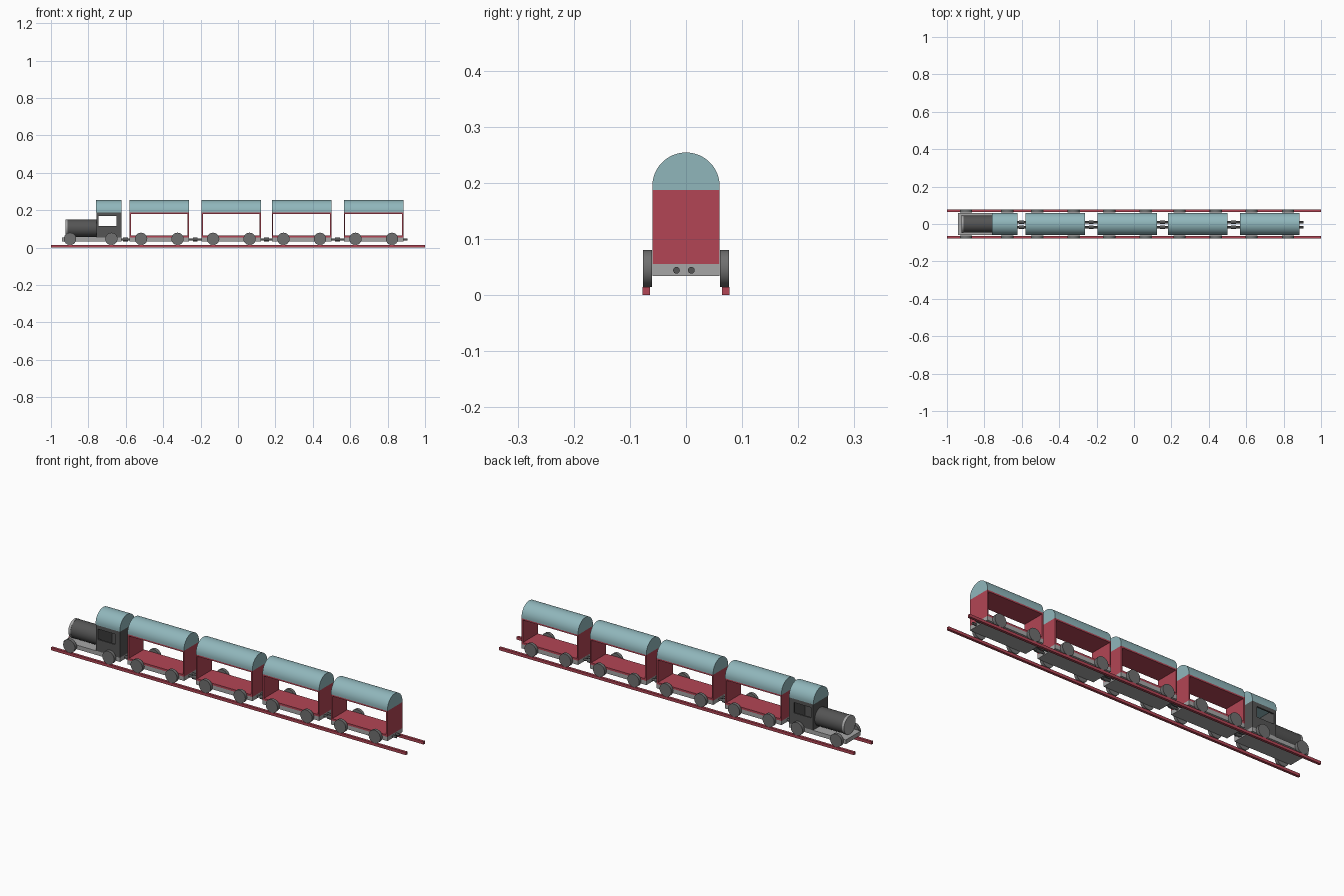
import bpy, bmesh, math
from mathutils import Matrix

if "Cube" in bpy.data.objects:
    bpy.data.objects.remove(bpy.data.objects["Cube"])


def material(name, rgb):
    m = bpy.data.materials.new(name)
    m.diffuse_color = (*rgb, 1)
    m.use_nodes = True
    m.node_tree.nodes["Principled BSDF"].inputs["Base Color"].default_value = m.diffuse_color
    return m


RED = material("red_paint", (0.45, 0.06, 0.09))
TEAL = material("teal_paint", (0.28, 0.47, 0.50))
DARK = material("dark_metal", (0.09, 0.09, 0.09))
MID = material("wheel_metal", (0.16, 0.16, 0.16))
LIGHT = material("light_metal", (0.38, 0.38, 0.38))


def finish(name, bm, mat, smooth=False):
    bmesh.ops.recalc_face_normals(bm, faces=bm.faces)
    mesh = bpy.data.meshes.new(name)
    bm.to_mesh(mesh)
    bm.free()
    ob = bpy.data.objects.new(name, mesh)
    bpy.context.collection.objects.link(ob)
    mesh.materials.append(mat)
    if smooth:
        bpy.ops.object.select_all(action='DESELECT')
        ob.select_set(True)
        bpy.context.view_layer.objects.active = ob
        bpy.ops.object.shade_smooth_by_angle(angle=math.radians(35))
    return ob


def boxes(name, mat, *bounds):
    """One object made of boxes, each (x0, x1, y0, y1, z0, z1)."""
    bm = bmesh.new()
    for x0, x1, y0, y1, z0, z1 in bounds:
        m = (Matrix.Translation(((x0 + x1) / 2, (y0 + y1) / 2, (z0 + z1) / 2))
             @ Matrix.Diagonal((x1 - x0, y1 - y0, z1 - z0, 1)))
        bmesh.ops.create_cube(bm, size=1, matrix=m)
    return finish(name, bm, mat)


def cylinder(name, mat, axis, centre, radius, length, segments=32):
    bm = bmesh.new()
    rot = Matrix.Rotation(math.pi / 2, 4, 'Y' if axis == 'x' else 'X')
    bmesh.ops.create_cone(bm, cap_ends=True, segments=segments, radius1=radius,
                          radius2=radius, depth=length,
                          matrix=Matrix.Translation(centre) @ rot)
    return finish(name, bm, mat, True)


def roof(name, x0, x1):
    """Barrel roof: half-round profile on short straight sides."""
    bm = bmesh.new()
    pts = [(W, EAVE)]
    pts += [(W * math.cos(math.pi * i / 32), 0.194 + W * math.sin(math.pi * i / 32))
            for i in range(33)]
    pts.append((-W, EAVE))
    face = bm.faces.new([bm.verts.new((x0, y, z)) for y, z in pts])
    ext = bmesh.ops.extrude_face_region(bm, geom=[face], use_keep_orig=True)
    verts = [v for v in ext["geom"] if isinstance(v, bmesh.types.BMVert)]
    bmesh.ops.translate(bm, verts=verts, vec=(x1 - x0, 0, 0))
    finish(name, bm, TEAL, True)


def wheels(prefix, xs):
    for i, x in enumerate(xs):
        for side, s in (("front", -1), ("back", 1)):
            cylinder(f"{prefix}_wheel_{side}_{i + 1}", MID, 'y',
                     (x, s * 0.069, 0.047), 0.033, 0.016)


def coupling(prefix, x0, x1, hub=True):
    for i, y in enumerate((-0.017, 0.0095)):
        cylinder(f"{prefix}_rod_{i + 1}", DARK, 'x',
                 ((x0 + x1) / 2, y, 0.044), 0.006, x1 - x0, 16)
        if hub:
            cylinder(f"{prefix}_buffer_{i + 1}", DARK, 'x',
                     ((x0 + x1) / 2, y, 0.044), 0.010, 0.026, 16)


W, EAVE = 0.06, 0.187

# rails
for side, y in (("front", -0.0775), ("back", 0.0645)):
    boxes(f"rail_{side}", RED, (-1, 1, y, y + 0.013, 0, 0.014))

# engine: chassis, boiler, front ring, cab, roof, wheels
boxes("engine_chassis", LIGHT, (-0.942, -0.623, -W, W, 0.034, 0.055))
cylinder("boiler", DARK, 'x', (-0.834, 0, 0.104), 0.046, 0.155)
cylinder("boiler_front_ring", LIGHT, 'x', (-0.917, 0, 0.104), 0.047, 0.012)
cab = [(-0.757, -0.746, -W, W, 0.055, EAVE),
       (-0.634, -0.623, -W, W, 0.055, EAVE)]
for s in (-1, 1):
    y0, y1 = sorted((s * W, s * 0.052))
    cab += [(-0.746, -0.634, y0, y1, 0.055, 0.115),
            (-0.746, -0.634, y0, y1, 0.168, EAVE),
            (-0.650, -0.634, y0, y1, 0.115, 0.168)]
boxes("cab", DARK, *cab)
roof("cab_roof", -0.76, -0.623)
wheels("engine", (-0.898, -0.677))

# open carriages, with couplings to the vehicle ahead
L = 0.318
previous_end = -0.623
for n, x in enumerate((-0.58, -0.195, 0.181, 0.566), 1):
    name = f"carriage_{n}"
    boxes(f"{name}_chassis", LIGHT, (x, x + L, -W, W, 0.034, 0.055))
    boxes(f"{name}_body", RED,
          (x, x + L, -W, W, 0.055, 0.065),
          (x, x + L, -W, W, 0.179, EAVE),
          (x, x + 0.007, -W, W, 0.065, 0.179),
          (x + L - 0.007, x + L, -W, W, 0.065, 0.179))
    roof(f"{name}_roof", x, x + L)
    wheels(name, (x + 0.062, x + 0.257))
    coupling(f"{name}_coupling", previous_end, x)
    previous_end = x + L

# rear coupling stubs
coupling("rear_coupling", previous_end, 0.905, hub=False)
